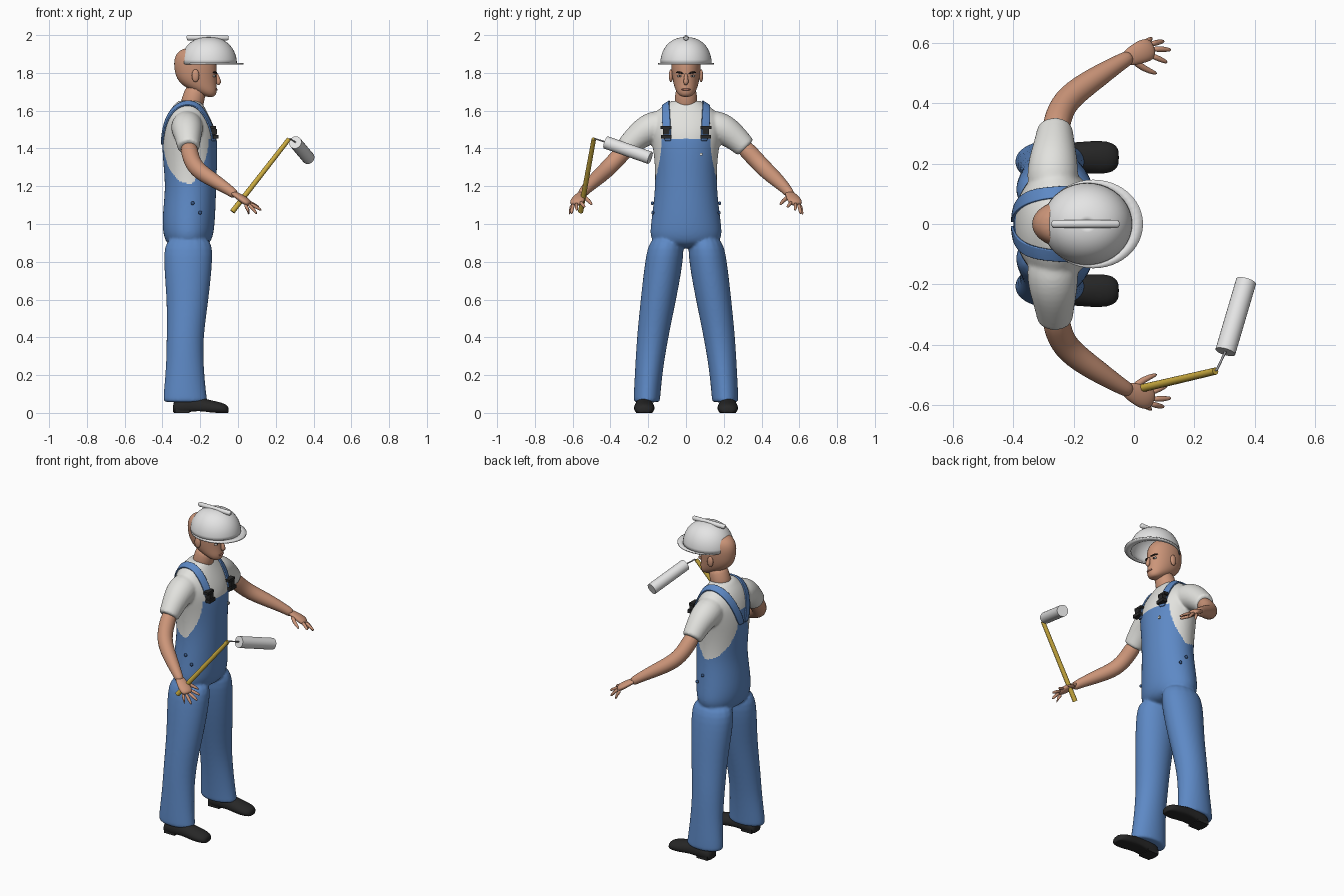
import bpy, bmesh, math
from mathutils import Vector

cube = bpy.data.objects.get("Cube")
if cube:
    bpy.data.objects.remove(cube, do_unlink=True)


def material(name, r, g, b):
    m = bpy.data.materials.new(name)
    m.use_nodes = True
    m.diffuse_color = (r, g, b, 1)
    bsdf = m.node_tree.nodes["Principled BSDF"]
    bsdf.inputs["Base Color"].default_value = (r, g, b, 1)
    bsdf.inputs["Roughness"].default_value = 0.7
    return m


SKIN = material("skin", .60, .30, .19)
WHITE = material("white cloth", .76, .76, .73)
SHELL = material("helmet white", .78, .78, .78)
BLUE = material("blue denim", .11, .25, .56)
NAVY = material("dark button blue", .04, .10, .25)
BLACK = material("black leather", .02, .02, .02)
YELLOW = material("yellow handle", .60, .41, .05)
STEEL = material("steel", .35, .35, .37)
LIP = material("lips", .42, .17, .12)
HAIR = material("dark brown", .035, .02, .015)


def make(name, bm, mat, subdiv=0, sharp=None):
    bmesh.ops.recalc_face_normals(bm, faces=bm.faces)
    me = bpy.data.meshes.new(name)
    bm.to_mesh(me)
    bm.free()
    me.materials.append(mat)
    me.shade_smooth()
    if sharp:
        me.set_sharp_from_angle(angle=math.radians(sharp))
    ob = bpy.data.objects.new(name, me)
    bpy.context.scene.collection.objects.link(ob)
    if subdiv:
        mod = ob.modifiers.new("smooth", 'SUBSURF')
        mod.levels = mod.render_levels = subdiv
    return ob


def skin(name, rings, mat, subdiv=0, cap=True, closed=True, sharp=None):
    """Bridge equal point rings into one surface."""
    bm = bmesh.new()
    vs = [[bm.verts.new(p) for p in ring] for ring in rings]
    n = len(vs[0])
    for a, b in zip(vs, vs[1:]):
        for i in range(n if closed else n - 1):
            j = (i + 1) % n
            bm.faces.new((a[i], a[j], b[j], b[i]))
    if cap:
        bm.faces.new(vs[0])
        bm.faces.new(vs[-1])
    return make(name, bm, mat, subdiv, sharp)


def ellipse(c, u, v, n):
    c, u, v = Vector(c), Vector(u), Vector(v)
    return [c + u * math.cos(t) + v * math.sin(t)
            for t in (math.tau * i / n for i in range(n))]


def loft(name, rows, mat, n=16, subdiv=2, **kw):
    """Rows of (z, x_back, x_front, y_min, y_max)."""
    rings = [ellipse(((a + b) / 2, (c + d) / 2, z), ((b - a) / 2, 0, 0),
                     (0, (d - c) / 2, 0), n) for z, a, b, c, d in rows]
    return skin(name, rings, mat, subdiv, **kw)


def tube(name, pts, mat, n=12, subdiv=1, flat=1.0, **kw):
    """Path points of (x, y, z, radius), with the height scaled by flat."""
    ps = [Vector(p[:3]) for p in pts]
    rings = []
    for i, p in enumerate(ps):
        t = (ps[min(i + 1, len(ps) - 1)] - ps[max(i - 1, 0)]).normalized()
        ref = Vector((0, 0, 1)) if abs(t.z) < .95 else Vector((0, 1, 0))
        side = t.cross(ref).normalized()
        r = pts[i][3]
        rings.append(ellipse(p, side * r, side.cross(t) * r * flat, n))
    return skin(name, rings, mat, subdiv, **kw)


def ball(name, c, size, mat, seg=16):
    bm = bmesh.new()
    bmesh.ops.create_uvsphere(bm, u_segments=seg, v_segments=seg // 2, radius=1)
    for v in bm.verts:
        v.co = Vector(c) + Vector([a * b for a, b in zip(v.co, size)])
    return make(name, bm, mat)


def box(name, c, size, mat):
    bm = bmesh.new()
    bmesh.ops.create_cube(bm, size=1)
    for v in bm.verts:
        v.co = Vector(c) + Vector([a * b for a, b in zip(v.co, size)])
    return make(name, bm, mat, sharp=30)


def mir(pts, s):
    return [(p[0], p[1] * s) + tuple(p[2:]) for p in pts]


# Clothed body: torso, trouser legs and sleeves fused into one surface
torso = [(.87, -.36, -.17, .14), (.92, -.395, -.13, .198), (1.0, -.405, -.12, .19),
         (1.1, -.397, -.115, .177), (1.2, -.388, -.112, .167), (1.3, -.397, -.108, .167),
         (1.4, -.405, -.105, .178), (1.48, -.402, -.11, .195), (1.55, -.388, -.138, .2),
         (1.61, -.36, -.17, .15), (1.645, -.325, -.19, .09), (1.655, -.315, -.2, .075)]
leg = [(.055, -.395, -.16, .138, .277), (.065, -.398, -.16, .136, .279),
       (.12, -.395, -.168, .132, .277), (.25, -.382, -.18, .118, .27),
       (.4, -.38, -.183, .092, .262), (.6, -.378, -.153, .05, .242),
       (.8, -.398, -.132, .012, .22), (.95, -.39, -.13, .005, .192)]
sleeve = [(-.27, .08, 1.53, .085), (-.27, .19, 1.51, .088), (-.265, .25, 1.468, .073),
          (-.262, .312, 1.408, .060), (-.262, .318, 1.402, .060)]
parts = [loft("torso", [(z, a, b, -w, w) for z, a, b, w in torso], BLUE)]
for s in (1, -1):
    parts.append(loft("leg", [(z, a, b, c * s, d * s) for z, a, b, c, d in leg], BLUE))
    parts.append(tube("sleeve", mir(sleeve, s), BLUE, 16, 2))
raw = bmesh.new()
dg = bpy.context.evaluated_depsgraph_get()
for p in parts:
    me = bpy.data.meshes.new_from_object(p.evaluated_get(dg))
    raw.from_mesh(me)
    bpy.data.objects.remove(p, do_unlink=True)
fused = make("fused", raw, BLUE)
mod = fused.modifiers.new("fuse", 'REMESH')
mod.mode, mod.voxel_size = 'VOXEL', .0075
mod = fused.modifiers.new("relax", 'SMOOTH')
mod.factor, mod.iterations = .5, 6
dg = bpy.context.evaluated_depsgraph_get()
me = bpy.data.meshes.new_from_object(fused.evaluated_get(dg))
bpy.data.objects.remove(fused, do_unlink=True)
me.materials.clear()
me.materials.append(BLUE)
me.materials.append(WHITE)
me.shade_smooth()


def is_denim(c):
    """Bib in front, tapering panel behind, low scoops at the sides."""
    if c.z < 1.21:
        return True
    if c.x > -.25:
        return c.z < 1.45 and abs(c.y) < .17 and c.x > -.155 - .09 * ((1.45 - c.z) / .24) ** 2
    return c.z < 1.5 and abs(c.y) < .035 + .13 * ((1.5 - c.z) / .29) ** 2


for f in me.polygons:
    f.material_index = 0 if is_denim(f.center) else 1
body = bpy.data.objects.new("overalls_and_shirt", me)
bpy.context.scene.collection.objects.link(body)

# Head, neck and face
tube("neck", [(-.255, 0, 1.59, .066), (-.24, 0, 1.65, .06), (-.215, 0, 1.74, .058)], SKIN, 16)
head = [(1.672, -.165, -.13, .02), (1.685, -.2, -.115, .042), (1.71, -.255, -.109, .057),
        (1.74, -.305, -.112, .067), (1.78, -.332, -.112, .075), (1.83, -.341, -.11, .08),
        (1.87, -.341, -.115, .08), (1.91, -.325, -.14, .07), (1.935, -.28, -.18, .04)]
loft("head", [(z, a, b, -w, w) for z, a, b, w in head], SKIN)
tube("nose", [(-.115, 0, 1.8, .008), (-.104, 0, 1.765, .012), (-.102, 0, 1.745, .016),
              (-.108, 0, 1.737, .012)], SKIN)
ball("mouth", (-.115, 0, 1.712), (.007, .024, .006), LIP)
for s, side in ((1, "left"), (-1, "right")):
    ball(side + "_ear", (-.225, .08 * s, 1.785), (.02, .011, .034), SKIN)
    ball(side + "_eye", (-.127, .033 * s, 1.783), (.008, .015, .006), WHITE)
    ball(side + "_iris", (-.122, .033 * s, 1.783), (.005, .006, .006), HAIR)
    tube(side + "_eyebrow", mir([(-.111, .013, 1.795, .004), (-.117, .034, 1.804, .006),
                                 (-.135, .056, 1.802, .003)], s), HAIR)

# Hard hat: domed shell, brim and crest
dome = []
for i in range(11):
    a = math.radians(min(9 * i, 88))
    k = math.cos(a) ** .85
    dome.append((1.848 + .137 * math.sin(a), -.155 - .145 * k, -.155 + .145 * k, -.132 * k, .132 * k))
shell = loft("helmet_shell", dome, SHELL, 40, 0, cap=False)
rim = [(1.848, -.298, -.012, -.13, .13), (1.848, -.30, .03, -.147, .147)]
brim = loft("helmet_brim", rim, SHELL, 48, 0, cap=False)
for ob in (shell, brim):
    mod = ob.modifiers.new("thickness", 'SOLIDIFY')
    mod.thickness, mod.offset = .009, 0
tube("helmet_crest", [(-.272, 0, 1.985, .009), (-.266, 0, 1.986, .014),
                      (-.056, 0, 1.985, .014), (-.05, 0, 1.984, .009)], SHELL, 14, 0, sharp=50)

# Arms, hands, straps, fittings and shoes on each side
arm = [(-.265, .285, 1.43, .047), (-.252, .36, 1.352, .047), (-.22, .42, 1.287, .046),
       (-.13, .483, 1.232, .04), (-.04, .54, 1.175, .027), (-.01, .556, 1.15, .025)]
palm = [(-.035, .543, 1.17, .025), (.0, .56, 1.148, .034), (.035, .575, 1.125, .042),
        (.065, .586, 1.102, .034)]
fingers = {"little_finger": [(.035, .602, 1.105, .011), (.055, .612, 1.075, .01), (.058, .618, 1.048, .006)],
           "ring_finger": [(.052, .596, 1.108, .011), (.085, .604, 1.075, .01), (.1, .606, 1.052, .006)],
           "middle_finger": [(.06, .58, 1.11, .011), (.1, .58, 1.088, .01), (.125, .577, 1.072, .006)],
           "index_finger": [(.055, .56, 1.118, .011), (.09, .545, 1.1, .01), (.112, .535, 1.088, .006)],
           "thumb": [(-.01, .55, 1.15, .014), (.03, .515, 1.125, .012), (.08, .497, 1.1, .007)]}
strap = [(-.11, .105, 1.44), (-.135, .105, 1.51), (-.17, .108, 1.58), (-.215, .108, 1.63),
         (-.27, .105, 1.645), (-.33, .095, 1.62), (-.375, .075, 1.56), (-.4, .05, 1.49),
         (-.405, .025, 1.42)]
shoe = [(-.345, .03, .04), (-.335, .045, .075), (-.28, .05, .09), (-.21, .048, .085),
        (-.14, .056, .066), (-.085, .055, .055), (-.058, .04, .042), (-.05, .02, .03)]
for s, side in ((1, "left"), (-1, "right")):
    tube(side + "_forearm", mir(arm, s), SKIN, 14, 2)
    tube(side + "_palm", mir(palm, s), SKIN, 12, 2, flat=.5)
    for name, pts in fingers.items():
        tube(side + "_" + name, mir(pts, s), SKIN, 8)

    band = [[(x, (y + w) * s, z) for w in (-.024, -.012, 0, .012, .024)] for x, y, z in strap]
    ob = skin(side + "_strap", band, BLUE, 2, cap=False, closed=False)
    mod = ob.modifiers.new("fit", 'SHRINKWRAP')
    mod.target, mod.offset, mod.wrap_mode = body, .005, 'ABOVE_SURFACE'
    mod = ob.modifiers.new("thickness", 'SOLIDIFY')
    mod.thickness, mod.offset = .008, 0
    for z, w, h in ((1.51, .058, .016), (1.488, .036, .03), (1.462, .056, .02)):
        box(side + "_buckle", (-.118 - (z - 1.46) * .25, .105 * s, z), (.03, w, h), BLACK)
    for x, z in ((-.24, 1.11), (-.2, 1.06)):
        ball(side + "_side_button", (x, (.178 if x < -.22 else .176) * s, z), (.01, .008, .01), NAVY)

    rings = []
    for x, w, h in shoe:
        ground = .014 if -.25 < x < -.18 else 0
        ring = ellipse((x, .221 * s, h * .4), (0, w, 0), (0, 0, h * .6), 20)
        rings.append([(p.x, p.y, max(p.z, ground)) for p in ring])
    skin(side + "_shoe", rings, BLACK, 1)
    box(side + "_shoe_heel", (-.295, .221 * s, .012), (.075, .085, .024), BLACK)

box("bib_tag", (-.121, .08, 1.37), (.008, .014, .014), WHITE)

# Paint roller in the right hand
tube("roller_handle", [(-.03, -.558, 1.065, .014), (.27, -.488, 1.45, .012)], YELLOW, 14, 0, sharp=40)
tube("roller_wire", [(.262, -.49, 1.44, .004), (.275, -.483, 1.452, .004),
                     (.305, -.42, 1.432, .004)], STEEL, 8, 0)
tube("roller_sleeve", [(.303, -.424, 1.432, .034), (.372, -.19, 1.35, .034)], SHELL, 24, 0, sharp=40)
